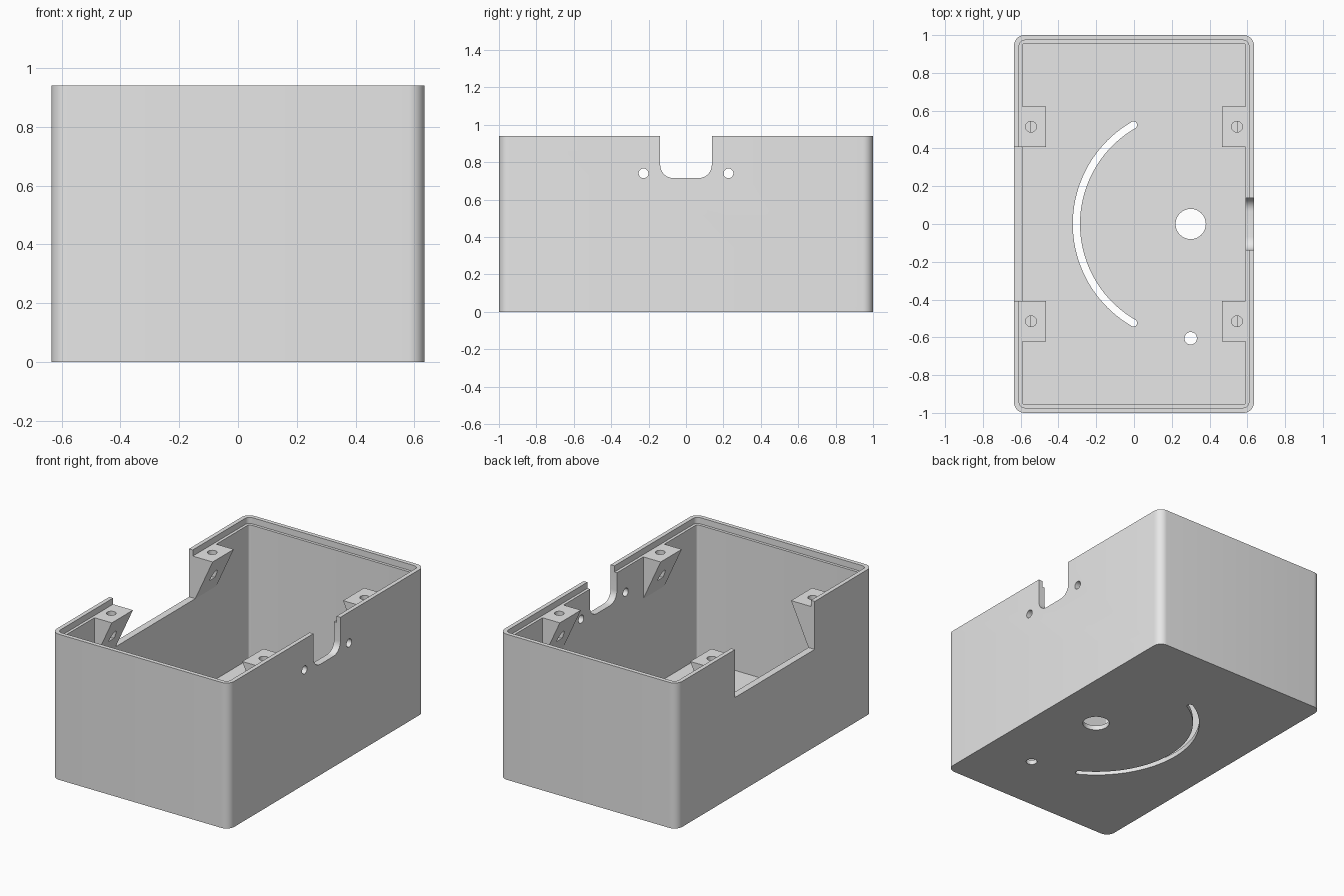
import bpy, bmesh
from math import sin, cos, pi, radians

cube = bpy.data.objects.get("Cube")
if cube:
    bpy.data.objects.remove(cube, do_unlink=True)

GREY = (0.8, 0.8, 0.8, 1.0)
grey = bpy.data.materials.new("light grey plastic")
grey.use_nodes = True
grey.diffuse_color = GREY
grey.node_tree.nodes["Principled BSDF"].inputs["Base Color"].default_value = GREY

HX, HY, H = 0.635, 1.0, 0.94      # half width, half depth, height
WALL, LIP, LEDGE, FLOOR = 0.045, 0.027, 0.90, 0.03


def arc(cx, cy, r, start, end, n):
    """Points along a circular arc, angles in degrees."""
    angles = [radians(start + (end - start) * i / n) for i in range(n + 1)]
    return [(cx + r * cos(a), cy + r * sin(a)) for a in angles]


def circle(cx, cy, r, n=32):
    return arc(cx, cy, r, 0, 360, n)[:-1]


def rounded_rect(x0, x1, y0, y1, r, n=8):
    return (arc(x1 - r, y1 - r, r, 0, 90, n) + arc(x0 + r, y1 - r, r, 90, 180, n)
            + arc(x0 + r, y0 + r, r, 180, 270, n) + arc(x1 - r, y0 + r, r, 270, 360, n))


def prism(name, profile, low, high, axis="z"):
    """Extrude a 2D profile between two positions along an axis."""
    place = {"x": lambda u, v, w: (w, u, v),
             "y": lambda u, v, w: (u, w, v),
             "z": lambda u, v, w: (u, v, w)}[axis]
    bm = bmesh.new()
    bottom = [bm.verts.new(place(u, v, low)) for u, v in profile]
    top = [bm.verts.new(place(u, v, high)) for u, v in profile]
    bm.faces.new(bottom)
    bm.faces.new(top)
    n = len(profile)
    for i in range(n):
        j = (i + 1) % n
        bm.faces.new((bottom[i], bottom[j], top[j], top[i]))
    bmesh.ops.recalc_face_normals(bm, faces=bm.faces)
    mesh = bpy.data.meshes.new(name)
    bm.to_mesh(mesh)
    bm.free()
    mesh.materials.append(grey)
    obj = bpy.data.objects.new(name, mesh)
    bpy.context.collection.objects.link(obj)
    return obj


def activate(obj):
    bpy.ops.object.select_all(action="DESELECT")
    obj.select_set(True)
    bpy.context.view_layer.objects.active = obj


def cut(obj, cutter):
    """Subtract the cutter from the object, then discard it."""
    mod = obj.modifiers.new("cut", "BOOLEAN")
    mod.operation, mod.solver, mod.object = "DIFFERENCE", "EXACT", cutter
    activate(obj)
    bpy.ops.object.modifier_apply(modifier=mod.name)
    bpy.data.objects.remove(cutter, do_unlink=True)


def inset_rect(inset, r):
    return rounded_rect(inset - HX, HX - inset, inset - HY, HY - inset, r)


# Open box with a stepped rim
box = prism("enclosure_body", inset_rect(0, 0.055), 0, H)
cut(box, prism("cavity", inset_rect(WALL, 0.012), FLOOR, H + 0.1))
cut(box, prism("rim_step", inset_rect(LIP, 0.03), LEDGE, H + 0.1))

# Floor openings: dial hole, small hole, curved slot around the dial
PIVOT, REACH, HALF = 0.3, 0.605, 0.019
cut(box, prism("dial_hole", circle(PIVOT, 0, 0.08), -0.1, 0.1))
cut(box, prism("small_hole", circle(PIVOT, -REACH, 0.033), -0.1, 0.1))
ends = [(PIVOT + REACH * cos(radians(a)), REACH * sin(radians(a))) for a in (120, 240)]
slot = (arc(PIVOT, 0, REACH + HALF, 120, 240, 40)
        + arc(*ends[1], HALF, 240, 420, 10)[1:-1]
        + arc(PIVOT, 0, REACH - HALF, 240, 120, 40)
        + arc(*ends[0], HALF, -60, 120, 10)[1:-1])
cut(box, prism("curved_slot", slot, -0.1, 0.1))

# Side wall openings: rounded notch with screw holes, wide opening opposite
cut(box, prism("cable_notch", rounded_rect(-0.138, 0.138, 0.715, 1.2, 0.07), 0.5, 0.8, "x"))
for side in (-1, 1):
    cut(box, prism("screw_hole", circle(side * 0.227, 0.74, 0.026), 0.5, 0.8, "x"))
opening = [(-0.407, 0.63), (0.407, 0.63), (0.407, 1.2), (-0.407, 1.2)]
cut(box, prism("wide_opening", opening, -0.8, -0.5, "x"))

# Four wedge-shaped lid mounts with blind screw holes
INNER = HX - WALL
wedge = [(INNER, LEDGE), (0.466, LEDGE), (INNER, LEDGE - 0.27)]
mounts = prism("lid_mounts", wedge, 0.407, 0.622, "y")
cut(mounts, prism("mount_hole", circle(0.545, 0.515, 0.029), 0.728, 1.0))
mirror = mounts.modifiers.new("mirror", "MIRROR")
mirror.use_axis = (True, True, False)
mirror.use_mirror_merge = False
activate(mounts)
bpy.ops.object.modifier_apply(modifier=mirror.name)

for part in (box, mounts):
    activate(part)
    bpy.ops.object.shade_smooth_by_angle(angle=radians(30))
